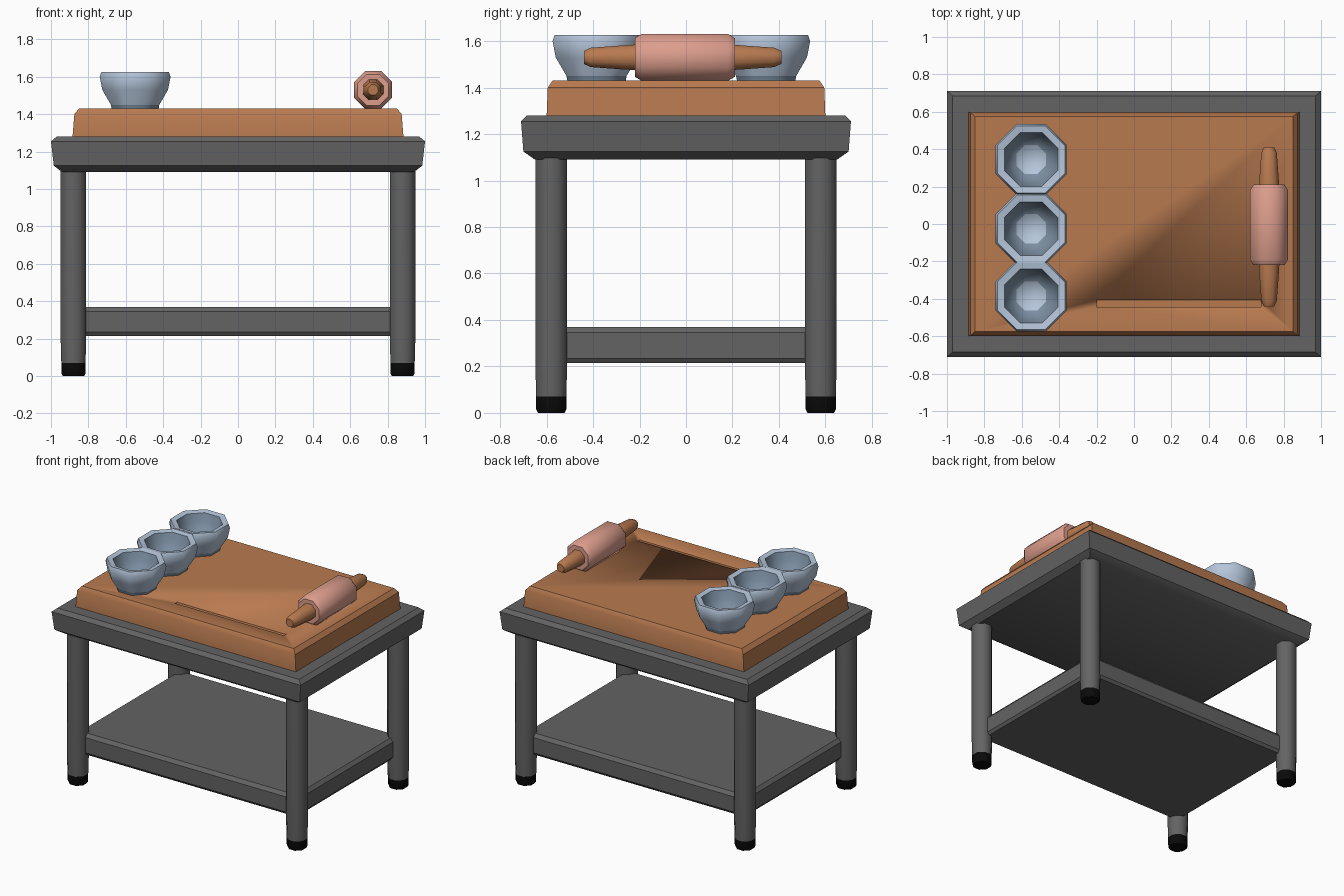
import bpy, bmesh, math
from mathutils import Matrix, Vector

if "Cube" in bpy.data.objects:
    bpy.data.objects.remove(bpy.data.objects["Cube"])


def material(name, rgb):
    m = bpy.data.materials.new(name)
    m.diffuse_color = (*rgb, 1)
    m.use_nodes = True
    m.node_tree.nodes["Principled BSDF"].inputs["Base Color"].default_value = m.diffuse_color
    return m


GREY = material("dark grey metal", (0.125, 0.125, 0.125))
BLACK = material("black rubber", (0.003, 0.003, 0.003))
WOOD = material("brown wood", (0.48, 0.195, 0.08))
PINK = material("pink roller", (0.72, 0.34, 0.265))
PALE = material("pale blue glaze", (0.46, 0.56, 0.70))
BLUE = material("slate blue glaze", (0.20, 0.27, 0.36))


def rect(hx, hy, z):
    return [(-hx, -hy, z), (hx, -hy, z), (hx, hy, z), (-hx, hy, z)]


def ngon(r, z, n=8):
    return [(r * math.cos((i + 0.5) * math.tau / n),
             r * math.sin((i + 0.5) * math.tau / n), z) for i in range(n)]


def loft(name, rings, mats, bands=None, loc=(0, 0, 0), rot=None, angle=35):
    """Skin a stack of rings, cap both ends; bands = material index per band."""
    bm = bmesh.new()
    loops = [[bm.verts.new(p) for p in ring] for ring in rings]
    n = len(loops[0])
    bands = bands or [0] * (len(rings) - 1)
    for k, (a, b) in enumerate(zip(loops, loops[1:])):
        for i in range(n):
            j = (i + 1) % n
            f = bm.faces.new((a[i], a[j], b[j], b[i]))
            f.material_index = bands[k]
    bm.faces.new(loops[0][::-1]).material_index = bands[0]
    bm.faces.new(loops[-1]).material_index = 0 if name.startswith("bowl") else bands[-1]
    if rot:
        bm.transform(rot)
    bmesh.ops.recalc_face_normals(bm, faces=bm.faces)
    for f in bm.faces:
        f.smooth = True
    me = bpy.data.meshes.new(name)
    bm.to_mesh(me)
    bm.free()
    me.set_sharp_from_angle(angle=math.radians(angle))
    for m in mats:
        me.materials.append(m)
    ob = bpy.data.objects.new(name, me)
    ob.location = loc
    bpy.context.collection.objects.link(ob)
    return ob


# Table top with bevelled edges
loft("table_top", [rect(0.94, 0.65, 1.09), rect(0.985, 0.70, 1.125),
                   rect(1.0, 0.71, 1.255), rect(0.97, 0.685, 1.28)], [GREY])

# Lower shelf
loft("shelf", [rect(0.87, 0.575, 0.215), rect(0.885, 0.59, 0.235),
               rect(0.885, 0.59, 0.345), rect(0.865, 0.57, 0.37)], [GREY])

# Legs with dark feet
for sx, side in ((-1, "left"), (1, "right")):
    for sy, end in ((-1, "front"), (1, "back")):
        at = (sx * 0.88, sy * 0.58, 0)
        loft(f"{end}_{side}_leg", [ngon(0.07, 0.07), ngon(0.074, 0.2), ngon(0.074, 1.11)],
             [GREY], loc=at, angle=50)
        loft(f"{end}_{side}_foot", [ngon(0.062, 0), ngon(0.07, 0.015), ngon(0.07, 0.07)],
             [BLACK], loc=at, angle=50)

# Cutting board with a shallow groove along the front
board = loft("cutting_board", [rect(0.885, 0.60, 1.275), rect(0.875, 0.595, 1.40),
                               rect(0.85, 0.575, 1.43)], [WOOD])
cutter = loft("groove_cutter", [rect(0.44, 0.018, 1.42), rect(0.44, 0.022, 1.45)],
              [WOOD], loc=(0.24, -0.425, 0))
cutter.hide_render = True
cutter.hide_viewport = True
cut = board.modifiers.new("groove", "BOOLEAN")
cut.operation = "DIFFERENCE"
cut.object = cutter

# Bowls: dark foot, pale outside and rim, dark inner wall, pale floor
profile = [(0.135, 1.425), (0.14, 1.45), (0.19, 1.53), (0.205, 1.60), (0.195, 1.627),
           (0.155, 1.62), (0.135, 1.56), (0.085, 1.49)]
for i, y in enumerate((-0.385, -0.025, 0.345)):
    loft(f"bowl_{i + 1}", [ngon(r, z) for r, z in profile], [PALE, BLUE],
         bands=[1, 0, 0, 0, 0, 1, 1], loc=(-0.55, y, 0), angle=60)

# Rolling pin lying along y: roller and two tapered handles
along_y = Matrix.Rotation(math.radians(-90), 4, "X")
loft("roller", [ngon(0.09, -0.22), ngon(0.11, -0.19), ngon(0.11, 0.18), ngon(0.09, 0.21)],
     [PINK], loc=(0.722, 0, 1.53), rot=along_y, angle=50)
for s, end, shift in ((-1, "front", -0.03), (1, "back", 0)):
    rings = [(0.06, 0.18), (0.056, 0.24), (0.045, 0.38), (0.03, 0.41)]
    loft(f"{end}_handle", [ngon(r, s * z) for r, z in rings], [WOOD],
         loc=(0.722, shift, 1.53), rot=along_y, angle=50)
